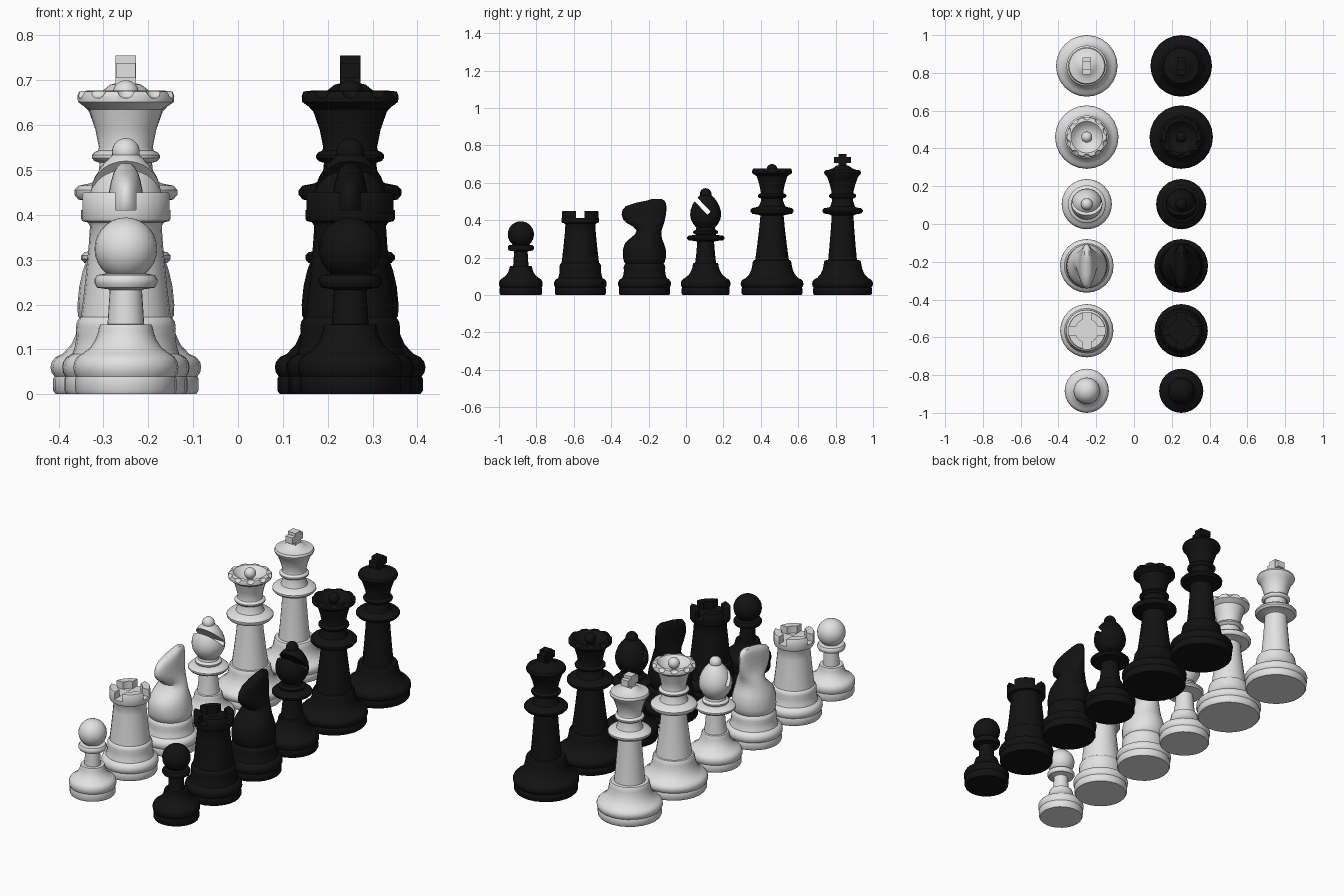
import bpy, bmesh, math
from mathutils import Matrix, Vector

if "Cube" in bpy.data.objects:
    bpy.data.objects.remove(bpy.data.objects["Cube"])

SEG = 24
ROW_X = 0.25


def material(name, value):
    m = bpy.data.materials.new(name)
    m.diffuse_color = (value, value, value, 1)
    m.use_nodes = True
    m.node_tree.nodes["Principled BSDF"].inputs["Base Color"].default_value = m.diffuse_color
    return m


LIGHT = material("light_grey", 0.76)
DARK = material("near_black", 0.006)


def add_object(name, bm):
    bmesh.ops.recalc_face_normals(bm, faces=bm.faces)
    mesh = bpy.data.meshes.new(name)
    bm.to_mesh(mesh)
    bm.free()
    ob = bpy.data.objects.new(name, mesh)
    bpy.context.collection.objects.link(ob)
    return ob


def loft(bm, rings):
    """Skin a stack of (centre y, half x, half y, z) ellipses and cap both ends."""
    loops = []
    for cy, rx, ry, z in rings:
        loops.append([bm.verts.new((rx * math.cos(a), cy + ry * math.sin(a), z))
                      for a in (2 * math.pi * i / SEG for i in range(SEG))])
    for a, b in zip(loops, loops[1:]):
        for i in range(SEG):
            j = (i + 1) % SEG
            bm.faces.new((a[i], a[j], b[j], b[i]))
    bm.faces.new(loops[0][::-1])
    bm.faces.new(loops[-1])


def turned(bm, profile):
    loft(bm, [(0, r, r, z) for r, z in profile])


def ball(bm, r, z):
    bmesh.ops.create_uvsphere(bm, u_segments=SEG, v_segments=14, radius=r,
                              matrix=Matrix.Translation((0, 0, z)))


def box(bm, centre, size, rot=Matrix()):
    m = Matrix.Translation(centre) @ rot @ Matrix.Diagonal((*size, 1))
    return bmesh.ops.create_cube(bm, size=1, matrix=m)["verts"]


def foot(R, r, top):
    """Moulded foot: plinth, bulging ring, then a flare up to a step of radius r."""
    d = top - 0.09
    return [(R * .93, 0), (R * .965, .008), (R * .965, .034), (R * .95, .04),
            (R * .985, .048), (R, .06), (R * .985, .072), (R * .93, .083),
            (R * .84, .09), (r + (R * .84 - r) * .5, .09 + d * .22),
            (r + (R * .84 - r) * .2, .09 + d * .5), (r * 1.03, .09 + d * .75),
            (r * 1.01, top - .008), (r * .96, top)]


def collar(r, z, h, inner):
    """Rounded ring of radius r around height z."""
    return [(inner, z - h), (r * .92, z - h * .8), (r, z - h * .25),
            (r, z + h * .25), (r * .92, z + h * .75), (inner, z + h)]


def cut(ob, cutter):
    """Subtract the cutter and delete it."""
    mod = ob.modifiers.new("cut", "BOOLEAN")
    mod.operation, mod.solver, mod.object = "DIFFERENCE", "EXACT", cutter
    bpy.context.view_layer.update()
    done = bpy.data.meshes.new_from_object(ob.evaluated_get(
        bpy.context.evaluated_depsgraph_get()))
    ob.modifiers.clear()
    ob.data = done
    bpy.data.objects.remove(cutter)


def finish(ob, y):
    """Shade, place in the light row and copy into the dark row."""
    bpy.ops.object.select_all(action="DESELECT")
    ob.select_set(True)
    bpy.context.view_layer.objects.active = ob
    bpy.ops.object.shade_smooth_by_angle(angle=math.radians(40))
    name = ob.name
    twin = ob.copy()
    twin.data = ob.data.copy()
    bpy.context.collection.objects.link(twin)
    for o, side, mat, x in ((ob, "light", LIGHT, -ROW_X), (twin, "dark", DARK, ROW_X)):
        o.name = side + "_" + name
        o.location = (x, y, 0)
        o.data.materials.clear()
        o.data.materials.append(mat)


# Pawn: foot, stem, collar and ball
bm = bmesh.new()
turned(bm, foot(.117, .06, .155) + [(.041, .156), (.036, .232)]
       + collar(.07, .252, .018, .04) + [(.036, .285)])
ball(bm, .07, .324)
finish(add_object("pawn", bm), -.883)

# Rook: tapering tower with a hollow, notched crown
bm = bmesh.new()
turned(bm, foot(.141, .108, .17) + [(.1, .172), (.092, .24), (.083, .33), (.08, .375),
       (.085, .383), (.097, .386), (.1, .392), (.1, .446), (.097, .45),
       (.062, .45), (.062, .412), (.02, .412)])
rook = add_object("rook", bm)
for size in ((.3, .046, .1), (.046, .3, .1)):
    bm = bmesh.new()
    box(bm, (0, 0, .411 + .05), size)
    cut(rook, add_object("notch_cutter", bm))
finish(rook, -.565)

# Knight: round foot, then a neck and head lofted from front, back and width by height
bm = bmesh.new()
turned(bm, foot(.142, .108, .165) + [(.1, .17)])
head = [(.165, -.1, .1, .1), (.175, -.108, .108, .107), (.2, -.115, .114, .108),
        (.24, -.116, .115, .104), (.275, -.105, .104, .096), (.3, -.08, .094, .087),
        (.325, -.05, .09, .077), (.345, -.042, .092, .068), (.365, -.06, .098, .06),
        (.385, -.095, .105, .052), (.405, -.115, .11, .046), (.43, -.122, .115, .041),
        (.455, -.118, .117, .037), (.475, -.1, .117, .033), (.492, -.05, .114, .028),
        (.505, .015, .107, .021), (.514, .042, .09, .012)]
loft(bm, [((f + b) / 2, w, (b - f) / 2, z) for z, f, b, w in head])
finish(add_object("knight", bm), -.222)

# Bishop: stem, two collars, slit mitre and a small ball
bm = bmesh.new()
turned(bm, foot(.133, .068, .17) + [(.056, .172), (.05, .22), (.045, .285)]
       + collar(.1, .305, .016, .06) + [(.055, .322)] + collar(.067, .336, .012, .052)
       + [(.05, .36), (.066, .38), (.079, .405), (.083, .43), (.08, .455),
          (.069, .485), (.053, .51), (.034, .53), (.02, .54)])
bishop = add_object("bishop", bm)
bm = bmesh.new()
along = Vector((0, .085, -.09)).normalized()
tilt = Matrix.Rotation(math.atan2(along.z, along.y), 4, "X")
box(bm, Vector((0, .018, .437)) - along * .1, (.4, .2, .024), tilt)
cut(bishop, add_object("slit_cutter", bm))
bm = bmesh.new()
bm.from_mesh(bishop.data)
ball(bm, .031, .54)
bm.to_mesh(bishop.data)
bm.free()
finish(bishop, .105)

# Queen: tall stem, collars, scalloped hollow crown and a ball
bm = bmesh.new()
turned(bm, foot(.168, .102, .185) + [(.09, .187), (.08, .26), (.068, .36), (.062, .425)]
       + collar(.115, .45, .02, .08) + [(.07, .475), (.06, .5), (.058, .52)]
       + collar(.076, .53, .013, .062) + [(.06, .55), (.068, .59), (.082, .635),
       (.098, .645), (.107, .652), (.108, .665), (.104, .675), (.084, .677),
       (.068, .66), (.045, .645), (.015, .642)])
queen = add_object("queen", bm)
bm = bmesh.new()
for i in range(10):
    a = 2 * math.pi * (i + .5) / 10
    m = Matrix.Translation((.112 * math.cos(a), .112 * math.sin(a), .682))
    bmesh.ops.create_uvsphere(bm, u_segments=12, v_segments=8, radius=.023, matrix=m)
cut(queen, add_object("scallop_cutter", bm))
bm = bmesh.new()
bm.from_mesh(queen.data)
ball(bm, .029, .671)
bm.to_mesh(queen.data)
bm.free()
finish(queen, .46)

# King: slim stem, collars, domed crown and a cross
bm = bmesh.new()
turned(bm, foot(.163, .098, .185) + [(.077, .187), (.07, .26), (.062, .36), (.058, .425)]
       + collar(.108, .45, .018, .075) + [(.066, .472), (.057, .5), (.056, .52)]
       + collar(.073, .53, .013, .06) + [(.058, .55), (.068, .59), (.082, .63),
       (.096, .645), (.099, .655), (.094, .666), (.07, .67), (.05, .678),
       (.035, .69), (.015, .695)])
box(bm, (0, 0, .715), (.046, .044, .08))
box(bm, (0, 0, .722), (.044, .09, .034))
finish(add_object("king", bm), .837)
